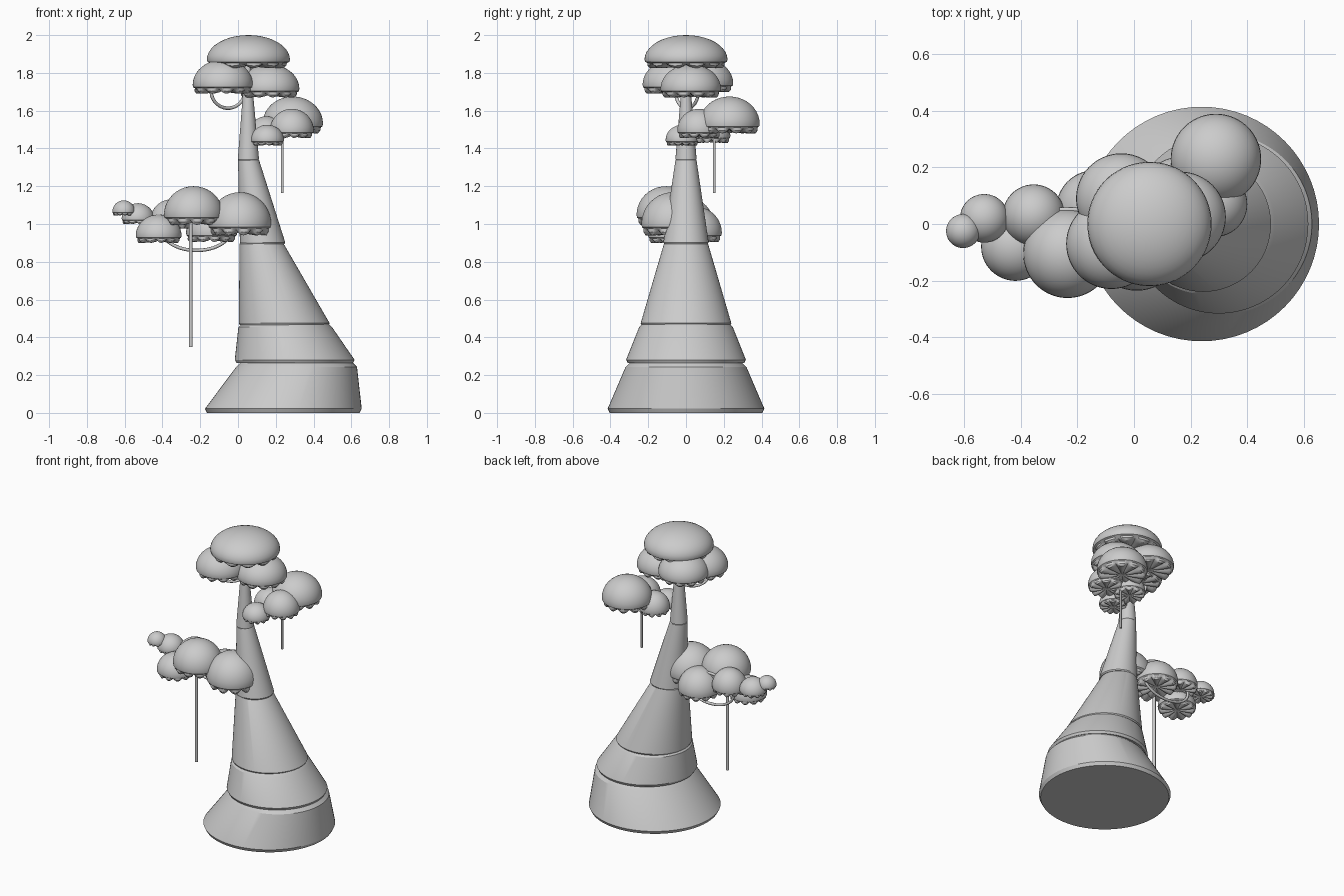
import bpy, bmesh, math
from mathutils import Matrix

if "Cube" in bpy.data.objects:
    bpy.data.objects.remove(bpy.data.objects["Cube"])


def finish(bm, name, angle=35):
    bmesh.ops.recalc_face_normals(bm, faces=bm.faces)
    me = bpy.data.meshes.new(name)
    bm.to_mesh(me)
    bm.free()
    ob = bpy.data.objects.new(name, me)
    bpy.context.collection.objects.link(ob)
    bpy.ops.object.select_all(action='DESELECT')
    ob.select_set(True)
    bpy.context.view_layer.objects.active = ob
    bpy.ops.object.shade_smooth_by_angle(angle=math.radians(angle))
    return ob


def bridge(bm, rows):
    for a, b in zip(rows, rows[1:]):
        n = len(a)
        for i in range(n):
            bm.faces.new((a[i], a[(i + 1) % n], b[(i + 1) % n], b[i]))


# Leaning trunk section with small chamfers at both ends
def trunk_section(name, x0, z0, r0, x1, z1, r1, c=0.015, sides=64):
    bm = bmesh.new()
    rows = []
    for x, z, r in ((x0, z0, r0 - c / 2), (x0, z0 + c, r0), (x1, z1 - c, r1), (x1, z1, r1 - c)):
        rows.append([bm.verts.new((x + r * math.cos(2 * math.pi * i / sides),
                                   r * math.sin(2 * math.pi * i / sides), z)) for i in range(sides)])
    bridge(bm, rows)
    bm.faces.new(rows[0])
    bm.faces.new(rows[-1])
    finish(bm, name, 25)


# Foliage dome with a scalloped, creased underside
def dome(name, x, y, r, zb, zt, lobes=11):
    bm = bmesh.new()
    n, h = lobes * 6, zt - zb
    prof = []  # radius, height, scallop drop
    for k in range(1, 11):
        t = math.pi / 2 * (1 - k / 10)
        prof.append((math.cos(t), 0.26 + 0.74 * math.sin(t), 0))
    prof += [(0.985, 0.19, 0), (0.93, 0.16, 0), (0.90, 0.13, 0.06),
             (0.84, 0.12, 0.12), (0.70, 0.11, 0.11), (0.35, 0.10, 0.07)]
    rows = []
    for pr, pz, d in prof:
        row = []
        for i in range(n):
            a = 2 * math.pi * i / n
            s = abs(math.sin(lobes * a / 2))
            rr = r * (pr + (0.06 * (s - 0.4) if d else 0))
            row.append(bm.verts.new((x + rr * math.cos(a), y + rr * math.sin(a), zb + h * (pz - d * s))))
        rows.append(row)
    bridge(bm, rows)
    top, bot = bm.verts.new((x, y, zt)), bm.verts.new((x, y, zb + 0.08 * h))
    for i in range(n):
        j = (i + 1) % n
        bm.faces.new((rows[0][i], rows[0][j], top))
        bm.faces.new((rows[-1][i], rows[-1][j], bot))
    finish(bm, name)


# Straight hanging vine
def vine(name, x, y, z0, z1, r):
    bm = bmesh.new()
    bmesh.ops.create_cone(bm, cap_ends=True, segments=16, radius1=r, radius2=r, depth=z1 - z0,
                          matrix=Matrix.Translation((x, y, (z0 + z1) / 2)))
    finish(bm, name)


# Upright looped vine
def vine_loop(name, loc, rx, rz, turn, r=0.009):
    bm = bmesh.new()
    rows = []
    for i in range(48):
        a = 2 * math.pi * i / 48
        row = []
        for k in range(10):
            b = 2 * math.pi * k / 10
            u = (rx + r * math.cos(b)) * math.cos(a)
            w = (rz + r * math.cos(b)) * math.sin(a)
            v = r * math.sin(b)
            row.append(bm.verts.new((loc[0] + u * math.cos(turn) - v * math.sin(turn),
                                     loc[1] + u * math.sin(turn) + v * math.cos(turn), loc[2] + w)))
        rows.append(row)
    bridge(bm, rows + rows[:1])
    finish(bm, name, 60)


trunk_section("trunk_base", 0.24, 0.0, 0.415, 0.31, 0.265, 0.32, 0.022)
trunk_section("trunk_lower", 0.30, 0.265, 0.317, 0.25, 0.47, 0.248, 0.016)
trunk_section("trunk_middle", 0.245, 0.465, 0.24, 0.125, 0.905, 0.117, 0.01)
trunk_section("trunk_upper", 0.13, 0.895, 0.12, 0.056, 1.345, 0.056, 0.008)
trunk_section("trunk_tip", 0.055, 1.338, 0.056, 0.052, 1.85, 0.014, 0.006)

# Crown
dome("crown_top", 0.055, 0.0, 0.22, 1.825, 2.0)
dome("crown_front", -0.08, -0.07, 0.16, 1.69, 1.87)
dome("crown_back", -0.045, 0.09, 0.16, 1.70, 1.875)
dome("crown_right", 0.165, 0.025, 0.16, 1.67, 1.845)

# Right branch foliage
dome("right_foliage_large", 0.29, 0.23, 0.16, 1.48, 1.675)
dome("right_foliage_medium", 0.285, 0.07, 0.116, 1.455, 1.61)
dome("right_foliage_small", 0.155, -0.02, 0.088, 1.415, 1.525)
dome("right_foliage_inner", 0.15, 0.135, 0.10, 1.43, 1.57)

# Left branch foliage
dome("left_foliage_inner", 0.01, -0.07, 0.166, 0.94, 1.168)
dome("left_foliage_large", -0.235, -0.105, 0.157, 0.995, 1.2)
dome("left_foliage_low", -0.42, -0.08, 0.121, 0.90, 1.05)
dome("left_foliage_rear", -0.14, 0.055, 0.135, 0.905, 1.09)
dome("left_foliage_mid", -0.355, 0.03, 0.11, 0.975, 1.13)
dome("left_foliage_outer", -0.53, 0.02, 0.086, 1.0, 1.11)
dome("left_foliage_tip", -0.605, -0.025, 0.06, 1.045, 1.125)

# Vines
vine("left_vine", -0.25, -0.1, 0.35, 1.03, 0.01)
vine("right_vine", 0.235, 0.15, 1.165, 1.5, 0.007)
vine_loop("left_vine_loop", (-0.22, 0.05, 0.965), 0.18, 0.105, 0)
vine_loop("crown_vine_loop", (-0.053, 0.005, 1.705), 0.108, 0.092, 0.6)
